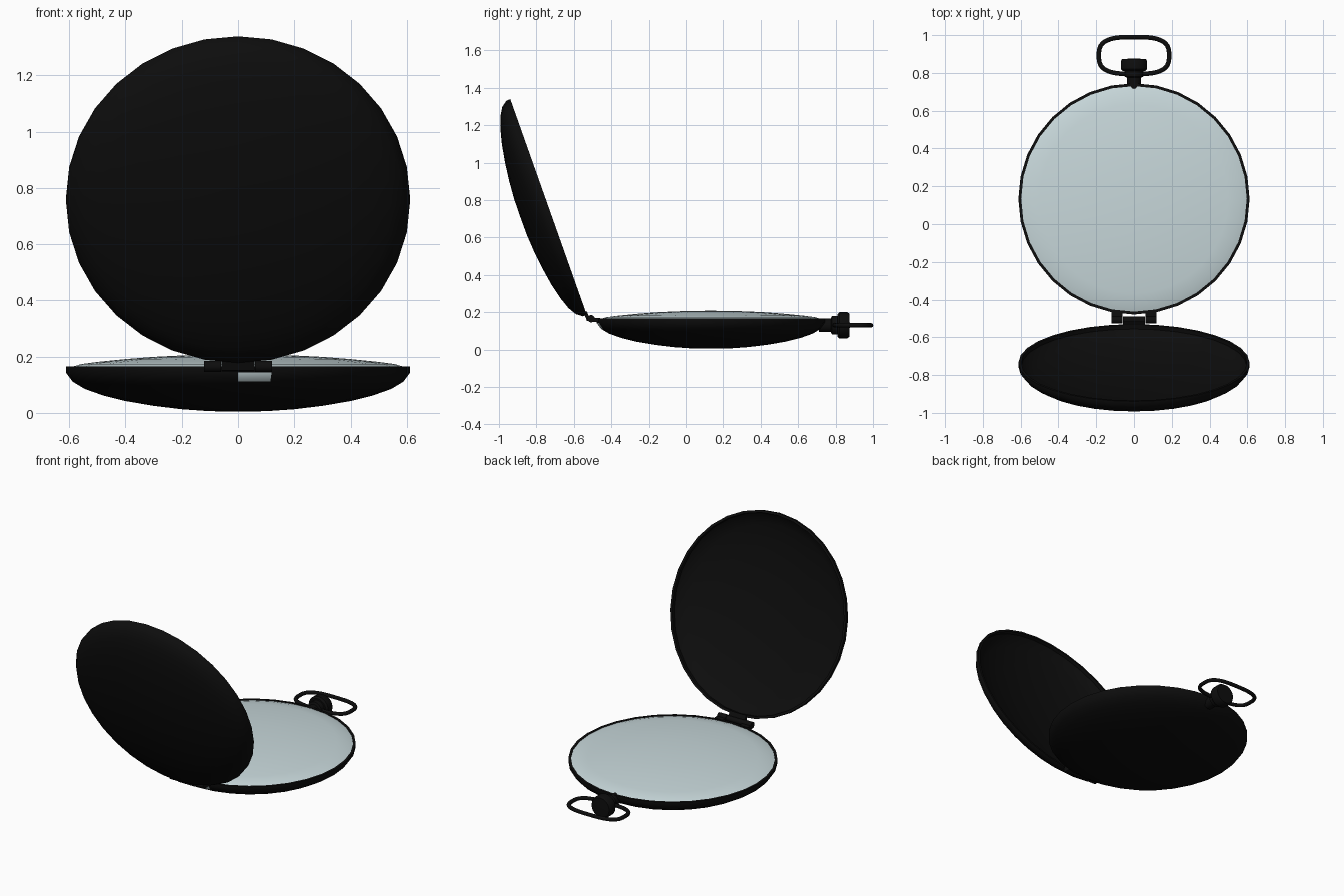
import bpy, bmesh, math
from mathutils import Matrix, Vector

if "Cube" in bpy.data.objects:
    bpy.data.objects.remove(bpy.data.objects["Cube"])

CY = 0.133            # centre of the watch body in y
R = 0.612             # case radius


def material(name, rgb):
    m = bpy.data.materials.new(name)
    m.diffuse_color = (*rgb, 1)
    m.use_nodes = True
    m.node_tree.nodes["Principled BSDF"].inputs["Base Color"].default_value = m.diffuse_color
    return m


BLACK = material("black metal", (0.004, 0.004, 0.004))
GLASS = material("pale glass", (0.58, 0.69, 0.71))


def finish(name, bm, mats, matrix=Matrix(), angle=40):
    bmesh.ops.remove_doubles(bm, verts=bm.verts, dist=1e-5)
    bmesh.ops.recalc_face_normals(bm, faces=bm.faces)
    me = bpy.data.meshes.new(name)
    bm.to_mesh(me)
    bm.free()
    for m in mats:
        me.materials.append(m)
    ob = bpy.data.objects.new(name, me)
    ob.matrix_world = matrix
    bpy.context.collection.objects.link(ob)
    bpy.ops.object.select_all(action='DESELECT')
    ob.select_set(True)
    bpy.context.view_layer.objects.active = ob
    bpy.ops.object.shade_smooth_by_angle(angle=math.radians(angle))
    return ob


def lathe(name, profile, mats, matrix=Matrix(), sides=32, rule=None):
    """Spin (radius, z) points about local z."""
    bm = bmesh.new()
    vs = [bm.verts.new((r, 0, z)) for r, z in profile]
    es = [bm.edges.new(p) for p in zip(vs, vs[1:])]
    bmesh.ops.spin(bm, geom=vs + es, cent=(0, 0, 0), axis=(0, 0, 1),
                   angle=math.tau, steps=sides, use_duplicate=False)
    bmesh.ops.remove_doubles(bm, verts=bm.verts, dist=1e-5)
    if rule:
        for f in bm.faces:
            f.material_index = rule(f.calc_center_median())
    return finish(name, bm, mats, matrix)


def box(name, centre, size, tilt=0):
    bm = bmesh.new()
    bmesh.ops.create_cube(bm, size=1, matrix=Matrix.Diagonal((*size, 1)))
    return finish(name, bm, [BLACK], Matrix.Translation(centre) @ Matrix.Rotation(tilt, 4, 'X'))


# Shell profile shared by the case and the lid: outer dome, rim, inner dome
outer = [(0, -0.16), (0.1, -0.159), (0.2, -0.152), (0.3, -0.14), (0.4, -0.123),
         (0.48, -0.103), (0.545, -0.08), (0.588, -0.054), (R, -0.022), (R, 0)]
inner = [(0.597, 0), (0.597, -0.022), (0.574, -0.048), (0.53, -0.07),
         (0.4, -0.109), (0.2, -0.138), (0, -0.146)]

# Case: one wall facet beside the hinge shows the pale inside
lathe("case", outer + inner, [BLACK, GLASS], Matrix.Translation((0, CY, 0.165)),
      rule=lambda c: int(c.y < -0.55 and 0 < c.x < 0.11 and -0.045 < c.z < -0.03))

# Domed crystal
lathe("crystal", [(0.597, -0.004), (0.56, 0.008), (0.5, 0.016), (0.4, 0.026),
                  (0.3, 0.034), (0.2, 0.039), (0.1, 0.042), (0, 0.043)],
      [GLASS], Matrix.Translation((0, CY, 0.165)))

# Open lid
TILT = math.radians(-70.5)
lathe("lid", outer + inner, [BLACK],
      Matrix.Translation((0, -0.735, 0.762)) @ Matrix.Rotation(TILT, 4, 'X'))

# Hinge barrels and leaves
for i, (x, w) in enumerate([(-0.09, 0.06), (0, 0.116), (0.09, 0.06)]):
    r = 0.017 if i == 1 else 0.02
    lathe("hinge_knuckle", [(0, -w / 2), (r, -w / 2), (r, w / 2), (0, w / 2)], [BLACK],
          Matrix.Translation((x, -0.508, 0.165)) @ Matrix.Rotation(math.pi / 2, 4, 'Y'), 12)
    if i != 1:
        box("case_hinge_leaf", (x, -0.482, 0.158), (w, 0.045, 0.022))
box("lid_hinge_leaf", (0, -0.53, 0.178), (0.116, 0.018, 0.05), math.radians(20))

# Stem and winding crown along +y
along_y = Matrix.Translation((0, 0, 0.13)) @ Matrix.Rotation(-math.pi / 2, 4, 'X')
lathe("stem", [(0, 0.71), (0.036, 0.71), (0.036, 0.775), (0.05, 0.78), (0.05, 0.815),
               (0, 0.815)], [BLACK], along_y, 20)
lathe("crown", [(0, 0.81), (0.06, 0.81), (0.07, 0.82), (0.07, 0.862), (0.062, 0.874),
                (0, 0.876)], [BLACK], along_y, 24)

# Bow: tube swept round a rounded rectangle
bm = bmesh.new()
N, M, T = 40, 8, 0.012


def bow_point(t):
    c, s = math.cos(t), math.sin(t)
    p = 2 / 3
    return Vector((0.186 * math.copysign(abs(c) ** p, c),
                   0.892 + 0.098 * math.copysign(abs(s) ** p, s), 0.13))


rings = []
for i in range(N):
    t = math.tau * (i + 0.5) / N
    d = (bow_point(t + 0.02) - bow_point(t - 0.02)).normalized()
    side = Vector((d.y, -d.x, 0))
    rings.append([bm.verts.new(bow_point(t) + T * (side * math.cos(a) + Vector((0, 0, math.sin(a)))))
                  for a in (math.tau * j / M for j in range(M))])
for i in range(N):
    for j in range(M):
        a, b, k = rings[i], rings[(i + 1) % N], (j + 1) % M
        bm.faces.new((a[j], b[j], b[k], a[k]))
finish("bow", bm, [BLACK], angle=60)
